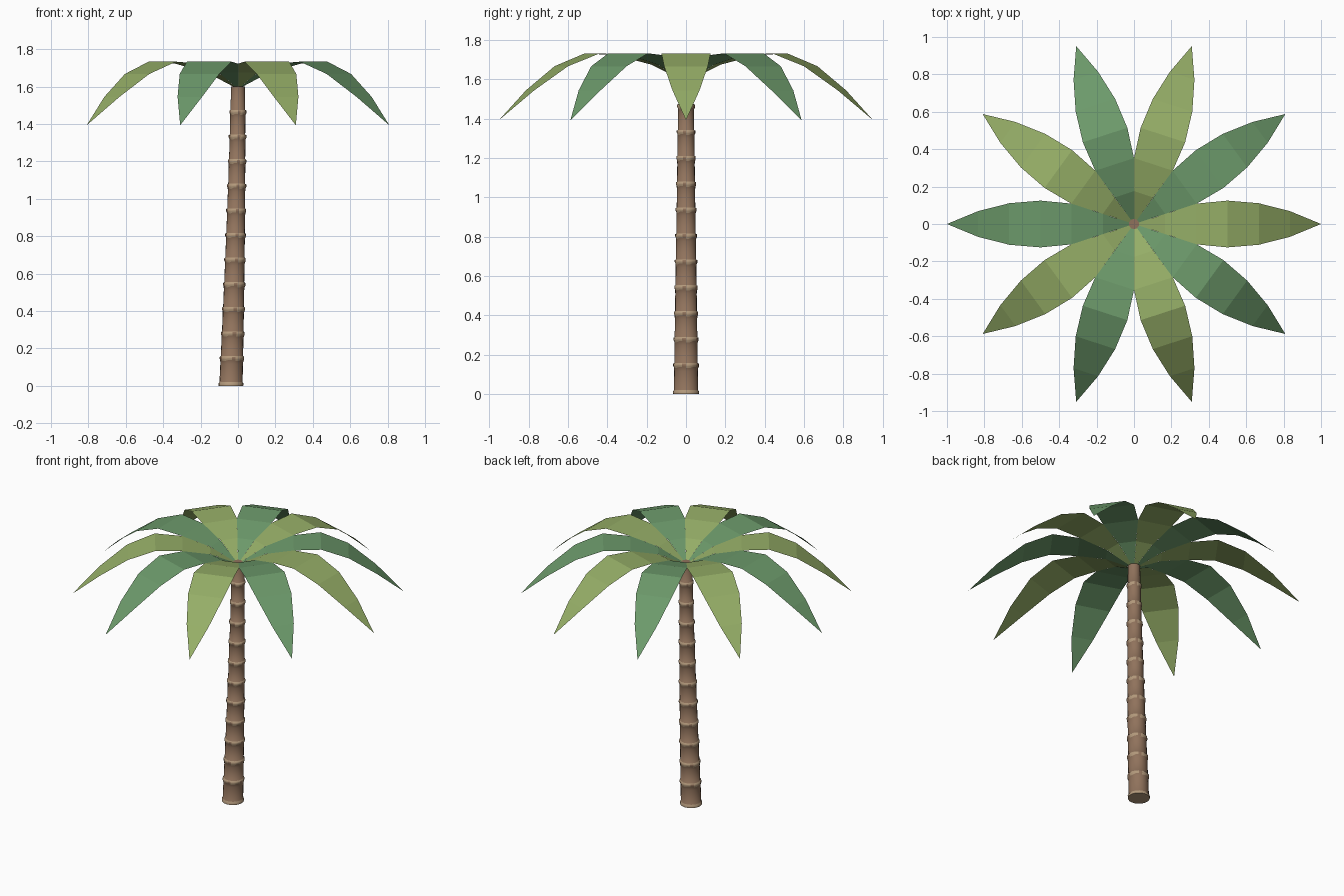
import bpy, bmesh, math

cube = bpy.data.objects.get("Cube")
if cube:
    bpy.data.objects.remove(cube, do_unlink=True)


def material(name, rgb):
    m = bpy.data.materials.new(name)
    m.use_nodes = True
    m.diffuse_color = (*rgb, 1)
    m.node_tree.nodes["Principled BSDF"].inputs["Base Color"].default_value = (*rgb, 1)
    return m


green = material("leaf green", (0.15, 0.32, 0.145))
olive = material("leaf yellow green", (0.30, 0.42, 0.135))
brown = material("bark brown", (0.28, 0.17, 0.107))
tan = material("bark tan", (0.45, 0.32, 0.20))


def finish(bm, name, mats):
    me = bpy.data.meshes.new(name)
    bm.to_mesh(me)
    bm.free()
    ob = bpy.data.objects.new(name, me)
    bpy.context.collection.objects.link(ob)
    for m in mats:
        me.materials.append(m)
    return ob


# Trunk: leaning tapered lathe with a scalloped collar at each joint
SIDES, JOINTS, TOP = 20, 12, 1.6
STEP = (TOP - 0.02) / JOINTS


def ring(bm, z, grow, drop=0.0):
    cx = -0.038 * (1 - min(z / TOP, 1)) ** 1.5
    r = 0.062 - 0.0155 * z + grow
    verts = []
    for i in range(SIDES):
        a = math.tau * i / SIDES
        dz = -drop if i % 4 < 2 else 0
        verts.append(bm.verts.new((cx + r * math.cos(a), r * math.sin(a), z + dz)))
    return verts


# each row: height, outward growth, scallop drop, colour rule of the band below
rows = [(0, 0.004, 0, "bark"), (0.014, 0.005, 0, "collar"), (0.02, 0, 0, "collar")]
for k in range(1, JOINTS):
    z = 0.02 + k * STEP
    rows += [(z - 0.035, 0.0005, 0, "bark"),
             (z - 0.014, 0.002, 0.006, "bark"),
             (z - 0.007, 0.006, 0.004, "scallop"),
             (z + 0.003, 0.006, 0, "scallop"),
             (z + 0.007, 0, 0, "collar")]
rows.append((TOP, 0, 0, "bark"))

bm = bmesh.new()
last = None
for z, grow, drop, kind in rows:
    cur = ring(bm, z, grow, drop)
    if last:
        for i in range(SIDES):
            j = (i + 1) % SIDES
            f = bm.faces.new((last[i], last[j], cur[j], cur[i]))
            f.smooth = True
            f.material_index = int(kind == "collar" or (kind == "scallop" and i % 4 < 3))
    else:
        base = bm.faces.new(cur[::-1])
        base.material_index = 1
    last = cur
bm.faces.new(last)
for e in base.edges:
    e.smooth = False
finish(bm, "trunk", [brown, tan])

# Fronds: flat bent strips, rising from the crown then drooping to a point
spine = [(0, 0, 1.586), (0.167, 0.054, 1.675), (0.335, 0.109, 1.722), (0.5, 0.125, 1.733),
         (0.667, 0.111, 1.667), (0.833, 0.069, 1.545), (1.0, 0, 1.393)]
for n in range(10):
    a = math.tau * n / 10
    c, s = math.cos(a), math.sin(a)
    bm = bmesh.new()
    pairs = []
    for r, w, z in spine:
        sides = (-w, w) if w else (0,)
        pairs.append([bm.verts.new((r * c - t * s, r * s + t * c, z)) for t in sides])
    for p, q in zip(pairs, pairs[1:]):
        bm.faces.new((p[0], *q, *p[:0:-1]))
    bm.normal_update()
    finish(bm, f"frond_{n + 1}", [green if n % 2 else olive])
